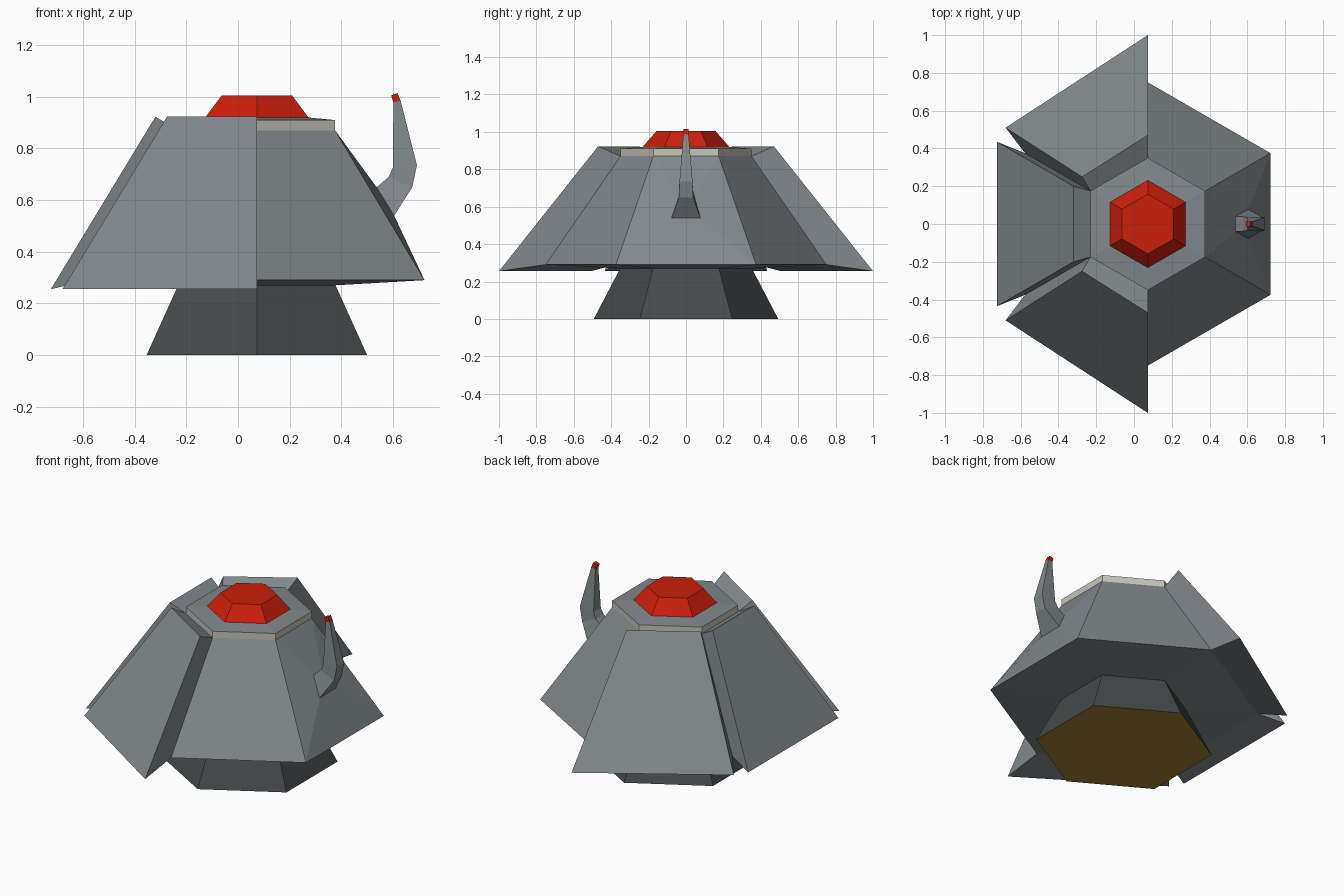
import bpy, bmesh, math

if "Cube" in bpy.data.objects:
    bpy.data.objects.remove(bpy.data.objects["Cube"])

CX = 0.073  # axis of the hexagonal hull


def material(name, rgb):
    m = bpy.data.materials.new(name)
    m.diffuse_color = (*rgb, 1)
    m.use_nodes = True
    m.node_tree.nodes["Principled BSDF"].inputs["Base Color"].default_value = m.diffuse_color
    return m


RED = material("red", (0.6, 0.013, 0.003))
GREY = material("blue_grey", (0.22, 0.25, 0.262))
DARK = material("dark_grey", (0.061, 0.069, 0.071))
CREAM = material("cream", (0.57, 0.56, 0.49))
BROWN = material("brown", (0.36, 0.23, 0.035))


def hexagon(r, z):
    return [(CX + r * math.cos(math.radians(a)), r * math.sin(math.radians(a)), z)
            for a in range(-30, 330, 60)]


def loft(name, rings, mats=(GREY,), start=False, end=False, skip=(), start_mat=0):
    """Skin matching rings; skip holds (band, side) quads to leave open."""
    bm = bmesh.new()
    vs = [[bm.verts.new(p) for p in r] for r in rings]
    n = len(rings[0])
    for b in range(len(rings) - 1):
        for i in range(n):
            if (b, i) not in skip:
                j = (i + 1) % n
                bm.faces.new((vs[b][i], vs[b][j], vs[b + 1][j], vs[b + 1][i]))
    if start:
        bm.faces.new(vs[0][::-1]).material_index = start_mat
    if end:
        bm.faces.new(vs[-1])
    me = bpy.data.meshes.new(name)
    bm.to_mesh(me)
    bm.free()
    for m in mats:
        me.materials.append(m)
    ob = bpy.data.objects.new(name, me)
    bpy.context.collection.objects.link(ob)
    return ob


# Flared foot with brown underside
loft("foot", [hexagon(0.493, 0), hexagon(0.352, 0.27)], (DARK, BROWN),
     start=True, start_mat=1)

# Hull: underside and sloped walls, open where panels and antenna attach
low, high = hexagon(0.75, 0.29), hexagon(0.35, 0.87)
loft("hull", [hexagon(0.35, 0.27), low, high],
     skip={(1, 0), (1, 2), (1, 3), (1, 4)})

# Rim band, roof and red cap
loft("rim_band", [high, hexagon(0.35, 0.91)], (CREAM,))
loft("roof", [hexagon(0.35, 0.91), hexagon(0.231, 0.92)])
loft("red_cap", [hexagon(0.231, 0.92), hexagon(0.158, 1.005)], (RED,), end=True)


def wall(k):
    j = (k + 1) % 6
    return [low[k], low[j], high[j], high[k]]


# Armour panels raised from three walls
side = [(CX, 1.0, 0.255), (-0.68, 0.51, 0.255),
        (-0.275, 0.25, 0.923), (CX, 0.47, 0.923)]
mirrored = [(side[i][0], -side[i][1], side[i][2]) for i in (1, 0, 3, 2)]
left = [(-0.725, 0.435, 0.255), (-0.725, -0.435, 0.255),
        (-0.32, -0.2, 0.923), (-0.32, 0.2, 0.923)]
for name, k, outer in (("back_panel", 2, side), ("left_panel", 3, left),
                       ("front_panel", 4, mirrored)):
    loft(name, [wall(k), outer], end=True)


# Curved antenna growing out of the right wall
def section(xo, zo, wo, xi, zi, wi):
    return [(xo, -wo, zo), (xo, wo, zo), (xi, wi, zi), (xi, -wi, zi)]


tip = section(0.63, 0.985, 0.014, 0.602, 0.978, 0.014)
loft("antenna", [wall(0),
                 section(0.605, 0.54, 0.077, 0.537, 0.65, 0.04),
                 section(0.675, 0.65, 0.038, 0.582, 0.688, 0.038),
                 section(0.693, 0.735, 0.035, 0.6, 0.725, 0.035),
                 tip])
loft("antenna_tip", [tip, section(0.618, 1.015, 0.014, 0.593, 1.005, 0.014)],
     (RED,), end=True)
